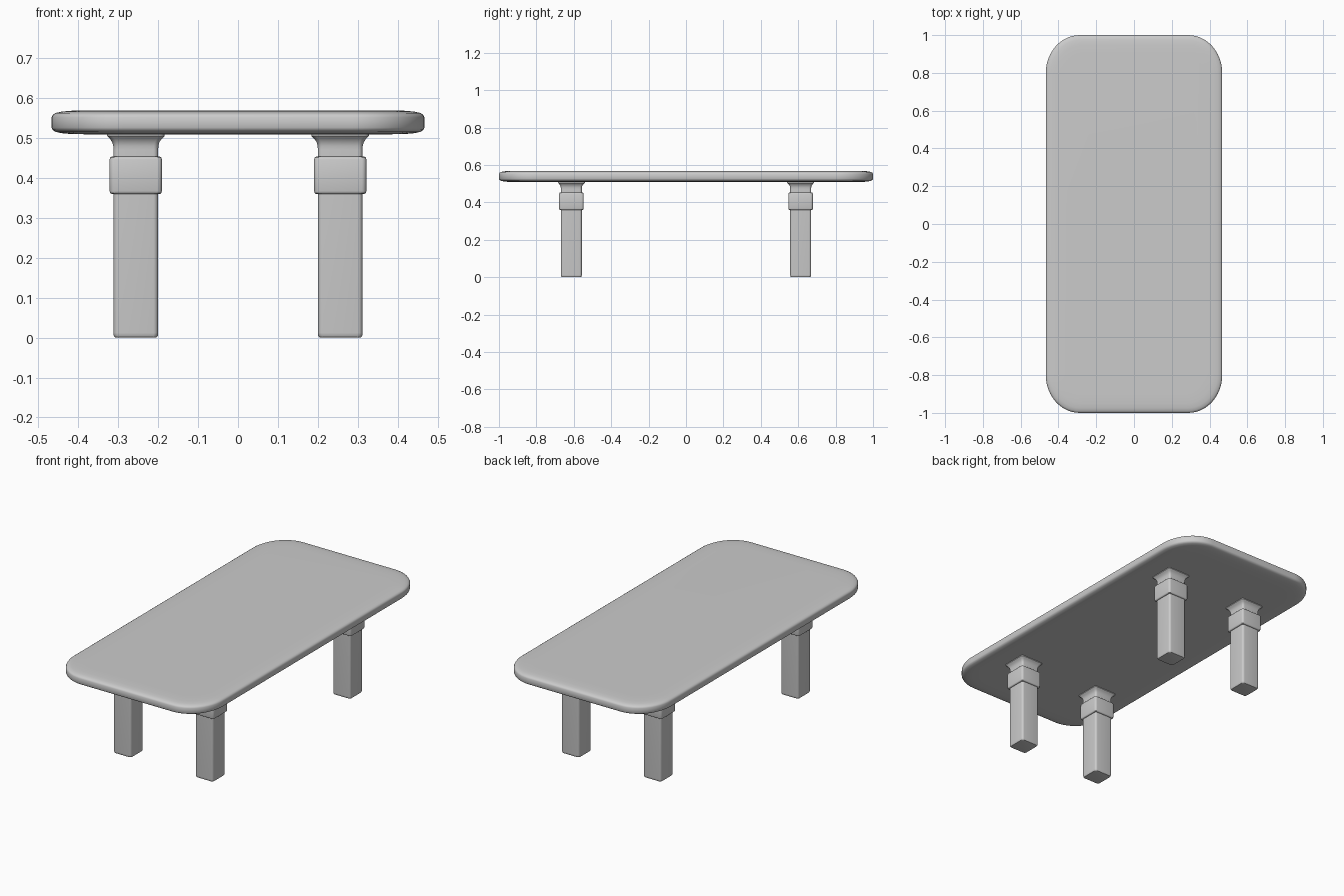
import bpy, bmesh, math

if "Cube" in bpy.data.objects:
    bpy.data.objects.remove(bpy.data.objects["Cube"])


def ring(hx, hy, rx, ry, z, steps):
    """Rounded rectangle outline at height z."""
    pts = []
    for q, (sx, sy) in enumerate([(1, 1), (-1, 1), (-1, -1), (1, -1)]):
        for i in range(steps + 1):
            a = math.pi / 2 * (q + i / steps)
            pts.append((sx * (hx - rx) + rx * math.cos(a),
                        sy * (hy - ry) + ry * math.sin(a), z))
    return pts


def loft(name, rings, location=(0, 0, 0), angle=40):
    """Skin a stack of outlines and cap both ends."""
    bm = bmesh.new()
    loops = [[bm.verts.new(p) for p in r] for r in rings]
    n = len(loops[0])
    for a, b in zip(loops, loops[1:]):
        for i in range(n):
            j = (i + 1) % n
            bm.faces.new((a[i], a[j], b[j], b[i]))
    bm.faces.new(loops[0][::-1])
    bm.faces.new(loops[-1])
    mesh = bpy.data.meshes.new(name)
    bm.to_mesh(mesh)
    bm.free()
    ob = bpy.data.objects.new(name, mesh)
    ob.location = location
    bpy.context.collection.objects.link(ob)
    bpy.ops.object.select_all(action='DESELECT')
    ob.select_set(True)
    bpy.context.view_layer.objects.active = ob
    bpy.ops.object.shade_smooth_by_angle(angle=math.radians(angle))
    return ob


# Tabletop: rounded slab with softened rim (inset, height above mid-plane)
rim = [(0.10, 0.030), (0.05, 0.0292), (0.025, 0.027), (0.010, 0.0235),
       (0.003, 0.019), (0.0, 0.013)]
profile = [(d, -h) for d, h in rim] + [(d, h) for d, h in reversed(rim)]
loft("tabletop", [ring(0.467 - d, 1.0 - d, 0.18 - d * 0.8, 0.20 - d * 0.8,
                       0.539 + h, 12) for d, h in profile], angle=60)

# Leg and collar profiles (half width, height)
leg_profile = [(0.049, 0.0), (0.053, 0.001), (0.055, 0.004), (0.056, 0.012),
               (0.056, 0.470), (0.0565, 0.480), (0.059, 0.489),
               (0.064, 0.497), (0.072, 0.505), (0.072, 0.515)]
collar_profile = [(0.056, 0.360), (0.061, 0.360), (0.064, 0.362),
                  (0.0655, 0.367), (0.0655, 0.446), (0.064, 0.451),
                  (0.061, 0.453), (0.056, 0.453)]

# Four legs, each with a collar
for side, sx in (("left", -1), ("right", 1)):
    for end, sy in (("front", -1), ("back", 1)):
        spot = (sx * 0.256, sy * 0.613, 0)
        for part, prof in (("leg", leg_profile), ("collar", collar_profile)):
            loft(f"{end}_{side}_{part}",
                 [ring(w, w, 0.012, 0.012, z, 5) for w, z in prof], spot)
